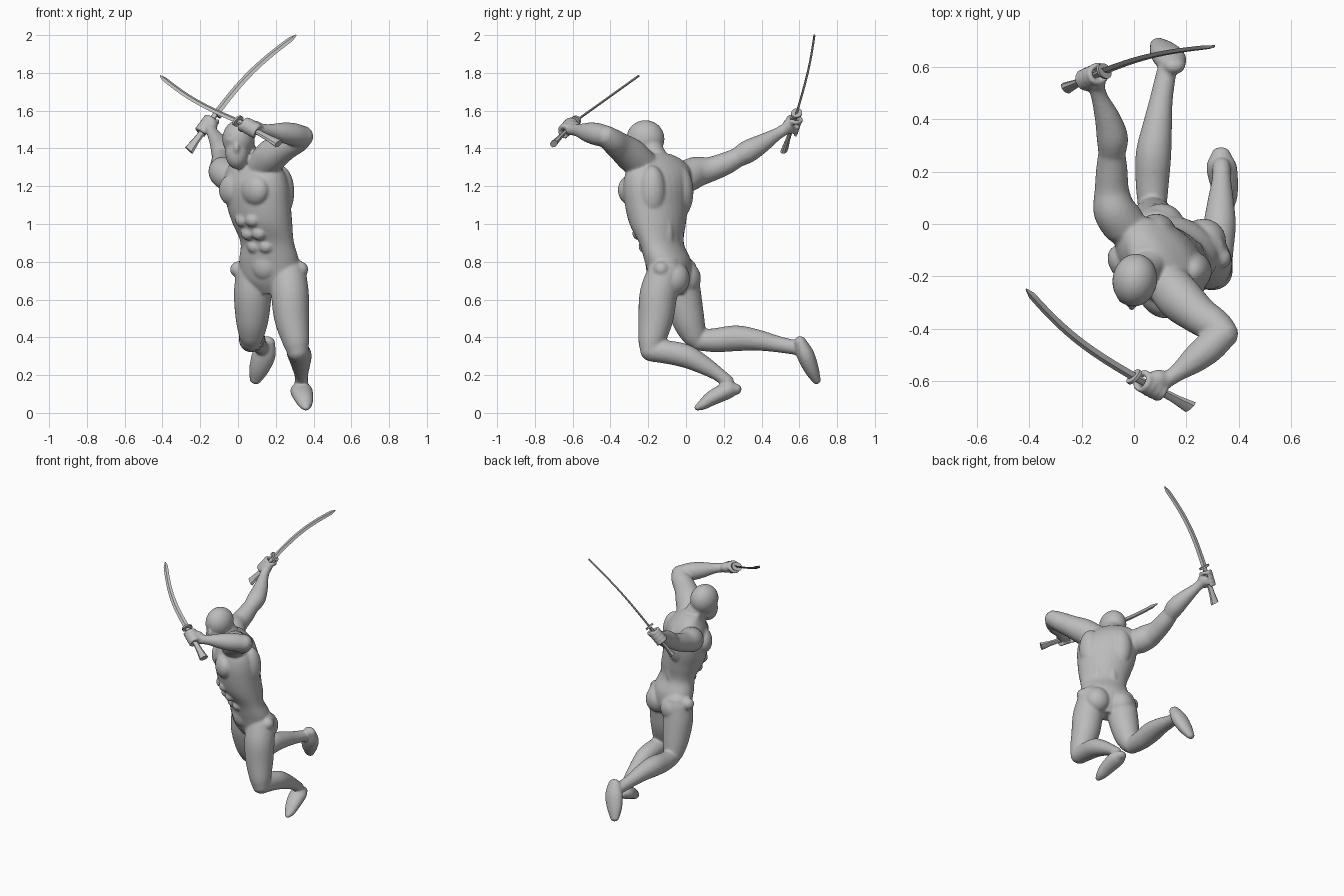
import bpy, bmesh, math
from mathutils import Vector, Matrix

if "Cube" in bpy.data.objects:
    bpy.data.objects.remove(bpy.data.objects["Cube"])

grey = bpy.data.materials.new("plain grey")
grey.use_nodes = True
grey.diffuse_color = (0.5, 0.5, 0.5, 1)
grey.node_tree.nodes["Principled BSDF"].inputs["Base Color"].default_value = (0.5, 0.5, 0.5, 1)


def spline(pts, n=5):
    """Smooth curve through tuples of any length."""
    p = [Vector(q) for q in [pts[0]] + list(pts) + [pts[-1]]]
    out = []
    for i in range(1, len(p) - 2):
        a, b, c, d = p[i - 1:i + 3]
        for k in range(n):
            t = k / n
            out.append(0.5 * (2 * b + (c - a) * t + (2 * a - 5 * b + 4 * c - d) * t ** 2
                              + (3 * b - a - 3 * c + d) * t ** 3))
    return out + [p[-2]]


def loft(bm, rings, segs=24):
    """Closed skin over rings given as (centre, u, v)."""
    loops = []
    for c, u, v in rings:
        angles = [math.tau * k / segs for k in range(segs)]
        loops.append([bm.verts.new(c + u * math.cos(a) + v * math.sin(a)) for a in angles])
    for lo, hi in zip(loops, loops[1:]):
        for k in range(segs):
            j = (k + 1) % segs
            bm.faces.new((lo[k], lo[j], hi[j], hi[k]))
    bm.faces.new(loops[0][::-1])
    bm.faces.new(loops[-1])


def limb(bm, pts, side=(1, 0, 0), wide=1.0, segs=24):
    """Round-ended tube through (x, y, z, radius)."""
    path = [(q.to_3d() if len(q) == 3 else Vector(q[:3]), q[3]) for q in spline(pts)]
    t0 = (path[1][0] - path[0][0]).normalized()
    t1 = (path[-1][0] - path[-2][0]).normalized()
    arcs = [math.radians(a) for a in (85, 60, 30)]
    (c0, r0), (c1, r1) = path[0], path[-1]
    head = [(c0 - t0 * r0 * math.sin(a), r0 * math.cos(a)) for a in arcs]
    tail = [(c1 + t1 * r1 * math.sin(a), r1 * math.cos(a)) for a in reversed(arcs)]
    path = head + path + tail
    rings = []
    for i, (c, r) in enumerate(path):
        t = (path[min(i + 1, len(path) - 1)][0] - path[max(i - 1, 0)][0]).normalized()
        u = Vector(side)
        u = (u - t * u.dot(t)).normalized()
        rings.append((c, u * r * wide, t.cross(u) * r))
    loft(bm, rings, segs)


def lump(bm, centre, size, yaw=0, pitch=0):
    """Ellipsoid muscle."""
    m = (Matrix.Translation(centre) @ Matrix.Rotation(math.radians(yaw), 4, 'Z')
         @ Matrix.Rotation(math.radians(pitch), 4, 'X') @ Matrix.Diagonal((*size, 1)))
    bmesh.ops.create_uvsphere(bm, u_segments=24, v_segments=16, radius=1, matrix=m)


def finish(name, bm):
    bmesh.ops.recalc_face_normals(bm, faces=bm.faces[:])
    me = bpy.data.meshes.new(name)
    bm.to_mesh(me)
    bm.free()
    me.materials.append(grey)
    ob = bpy.data.objects.new(name, me)
    bpy.context.collection.objects.link(ob)
    return ob


body = bmesh.new()

# Twisted torso: z, centre x, centre y, half width, half depth, yaw
torso = [(0.63, .17, -.07, .07, .06, -20), (0.70, .17, -.08, .15, .10, -20),
         (0.80, .165, -.095, .165, .115, -22), (0.90, .155, -.13, .152, .105, -30),
         (1.00, .13, -.15, .17, .135, -38), (1.10, .11, -.155, .19, .145, -44),
         (1.20, .10, -.155, .20, .145, -48), (1.28, .09, -.145, .195, .12, -52),
         (1.34, .075, -.145, .14, .08, -54), (1.37, .06, -.155, .08, .06, -54)]
rings = []
for z, x, y, a, b, yaw in spline(torso):
    turn = Matrix.Rotation(math.radians(yaw), 3, 'Z')
    rings.append((Vector((x, y, z)), turn @ Vector((a, 0, 0)), turn @ Vector((0, b, 0))))
loft(body, rings, 32)


def on_torso(z, across, out, size, pitch=0):
    """Muscle placed relative to the twisted torso at height z."""
    q = min(spline(torso), key=lambda r: abs(r[0] - z))
    turn = Matrix.Rotation(math.radians(q[5]), 3, 'Z')
    lump(body, Vector((q[1], q[2], z)) + turn @ Vector((across, out, 0)), size, q[5], pitch)


for s in (-1, 1):
    on_torso(1.18, s * .085, -.095, (.09, .062, .085))        # chest
    on_torso(1.17, s * .10, .07, (.075, .075, .14))           # upper back
    on_torso(0.93, s * .05, .065, (.04, .05, .15))            # lower back
    on_torso(0.71, s * .085, .055, (.085, .08, .09))          # seat
    for z in (.88, .95, 1.02):                                # stomach
        on_torso(z, s * .035, -.085 - (z - .88) * .25, (.04, .035, .036))
on_torso(0.79, 0, -.075, (.075, .045, .085))

# Head and neck
limb(body, [(.075, -.14, 1.30, .075), (.045, -.17, 1.36, .066), (.015, -.2, 1.43, .062)])
lump(body, (.003, -.215, 1.45), (.086, .102, .10), -8)
lump(body, (-.005, -.25, 1.375), (.062, .066, .085), -8)
lump(body, (-.008, -.315, 1.40), (.014, .016, .026))
lump(body, (-.006, -.282, 1.445), (.058, .032, .018))

# Left arm, bent in front of the head
limb(body, [(.13, -.23, 1.31, .085), (.18, -.29, 1.365, .088), (.25, -.35, 1.41, .074),
            (.31, -.39, 1.44, .066), (.342, -.42, 1.463, .058)], (0, 0, 1))
limb(body, [(.342, -.42, 1.463, .056), (.29, -.47, 1.475, .06), (.23, -.52, 1.485, .052),
            (.165, -.57, 1.495, .034), (.12, -.60, 1.50, .031)], (0, 0, 1))
# Right arm, stretched out behind
limb(body, [(-.04, .0, 1.25, .085), (-.075, .055, 1.275, .082), (-.085, .13, 1.29, .066),
            (-.085, .21, 1.32, .06), (-.085, .27, 1.35, .052)])
limb(body, [(-.085, .27, 1.35, .052), (-.083, .33, 1.385, .06), (-.10, .40, 1.425, .05),
            (-.13, .48, 1.475, .033), (-.145, .53, 1.505, .031)])

# Left leg
limb(body, [(.265, -.11, .74, .095), (.275, -.145, .63, .1), (.285, -.16, .5, .093),
            (.305, -.18, .39, .074), (.315, -.185, .335, .06)])
limb(body, [(.315, -.185, .33, .058), (.32, -.09, .32, .062), (.328, .0, .3, .062),
            (.332, .09, .255, .05), (.335, .17, .205, .037), (.335, .22, .165, .035)])
limb(body, [(.333, .265, .125, .03), (.335, .22, .118, .045), (.348, .14, .08, .04),
            (.357, .09, .045, .029), (.36, .06, .028, .017)], wide=1.3)
# Right leg
limb(body, [(.085, -.03, .74, .095), (.078, -.02, .63, .1), (.075, .01, .5, .088),
            (.072, .04, .42, .07), (.07, .065, .385, .056)])
limb(body, [(.07, .065, .385, .055), (.07, .16, .385, .064), (.075, .27, .395, .068),
            (.09, .38, .385, .056), (.105, .48, .365, .044), (.125, .585, .345, .038)])
limb(body, [(.155, .605, .375, .032), (.138, .632, .31, .046), (.112, .663, .235, .04),
            (.092, .69, .175, .024)], wide=1.35)
# Hip knobs
lump(body, (.33, -.13, .76), (.042,) * 3)
lump(body, (.0, -.02, .76), (.042,) * 3)


def hand(guard, butt, wrist):
    """Palm with fingers curled round the grip."""
    guard, butt, wrist = Vector(guard), Vector(butt), Vector(wrist)
    axis = (butt - guard).normalized()
    mid = guard + axis * .085
    u = wrist - mid
    u = (u - axis * u.dot(axis)).normalized()
    v = axis.cross(u)
    palm = mid + u * .025
    limb(body, [(*wrist, .03), (*(wrist.lerp(palm, .6)), .036), (*palm, .034)], axis, 1.25)
    for i in range(5):
        thumb = i == 4
        turn = -1 if thumb else 1
        base = mid + axis * (-.05 if thumb else (i - 1.4) * .026)
        arc = []
        for k in range(5 if thumb else 7):
            a = turn * math.radians(20 + k * 38)
            p = base + (u * math.cos(a) + v * math.sin(a)) * .033
            arc.append((*p, .0135 - k * .0005))
        limb(body, arc, axis, segs=12)


def sword(name, tip, guard, butt, bulge):
    """Curved blade, oval guard and flared grip."""
    tip, guard, butt, bulge = map(Vector, (tip, guard, butt, bulge))
    axis = (tip - guard).normalized()
    w = (bulge - axis * bulge.dot(axis)).normalized()
    n = axis.cross(w)
    bm = bmesh.new()
    blade = []
    for k in range(17):
        t = k / 16
        wide = .019 - .004 * t if t < .95 else .004
        c = guard.lerp(tip, t) + w * (.03 * math.sin(math.pi * t))
        blade.append((c, w * wide, n * .006))
    loft(bm, blade, 4)
    loft(bm, [(guard + axis * d, w * .036, n * .028) for d in (-.006, .006)], 16)
    grip = [(guard.lerp(butt, t), w * r, n * r * .6)
            for t, r in ((0, .016), (.4, .017), (.75, .021), (1, .03))]
    loft(bm, grip, 8)
    ob = finish(name, bm)
    bpy.ops.object.select_all(action='DESELECT')
    ob.select_set(True)
    bpy.context.view_layer.objects.active = ob
    bpy.ops.object.shade_smooth_by_angle(angle=math.radians(35))


left_grip = (.0, -.585, 1.545), (.215, -.70, 1.425)
right_grip = (-.115, .585, 1.585), (-.26, .52, 1.39)
hand(*left_grip, (.12, -.60, 1.50))
hand(*right_grip, (-.145, .53, 1.505))
sword("left_sword", (-.412, -.25, 1.785), *left_grip, (-.72, -.56, -.41))
sword("right_sword", (.308, .68, 2.0), *right_grip, (-.6, .4, .5))

# Fuse the parts into one skin
figure = finish("body", body)
skin = figure.modifiers.new("fuse", 'REMESH')
skin.mode = 'VOXEL'
skin.voxel_size = .008
skin.use_smooth_shade = True
soft = figure.modifiers.new("soften", 'SMOOTH')
soft.factor = .5
soft.iterations = 5
